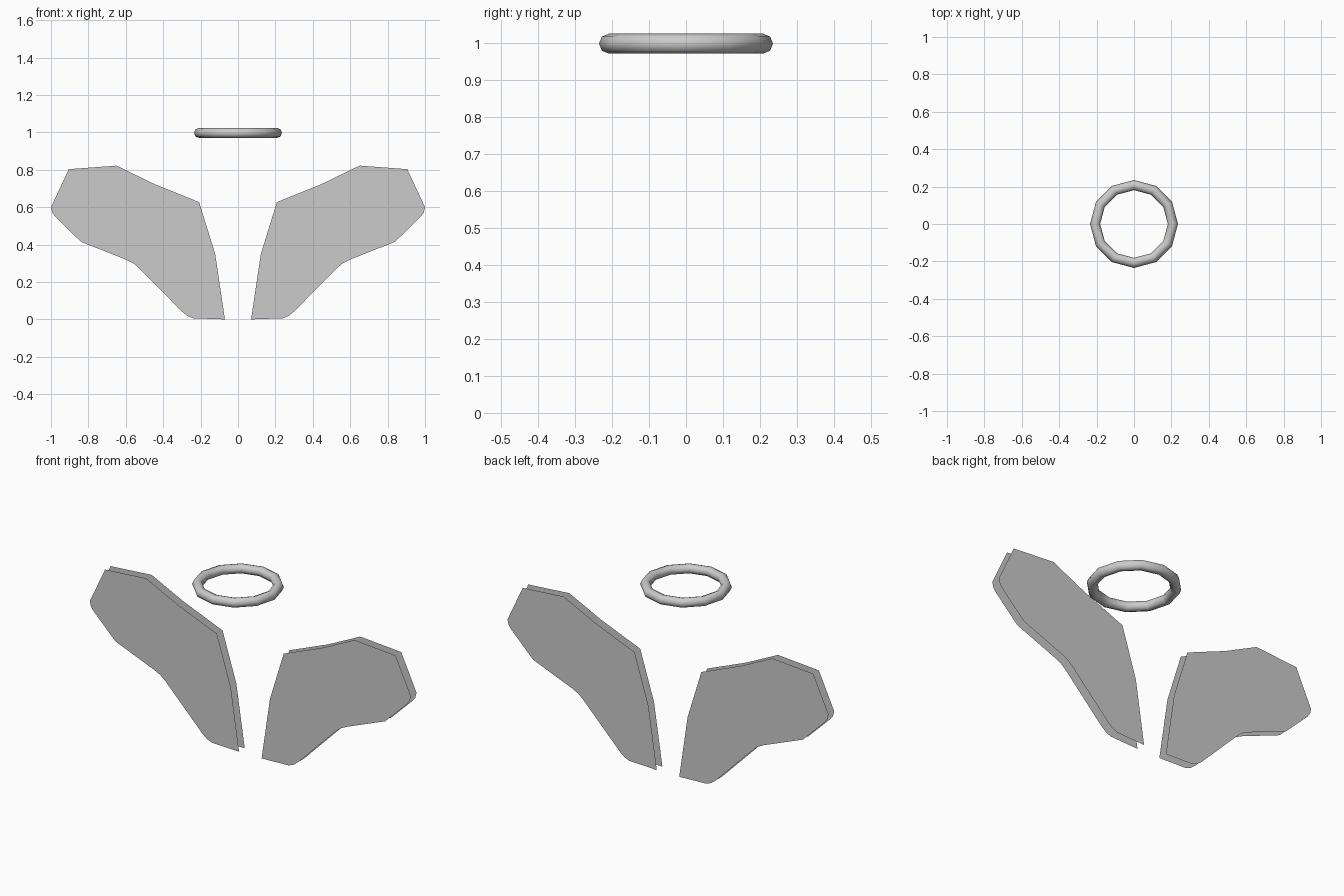
import bpy
import bmesh

if "Cube" in bpy.data.objects:
    bpy.data.objects.remove(bpy.data.objects["Cube"])

# Outline of one wing (x, z), seen from the front
WING = [(0.07, 0.0), (0.24, 0.006), (0.27, 0.018), (0.30, 0.042),
        (0.53, 0.275), (0.56, 0.30), (0.60, 0.32), (0.84, 0.415),
        (0.975, 0.547), (0.993, 0.57), (1.0, 0.60), (0.905, 0.803),
        (0.65, 0.822), (0.45, 0.725), (0.208, 0.627), (0.122, 0.35)]


def wing(name, side):
    """Two thin parallel sheets, open at the edges."""
    bm = bmesh.new()
    for y, front in ((0.11, True), (0.16, False)):
        verts = [bm.verts.new((side * x, y, z)) for x, z in WING]
        face = bm.faces.new(verts)
        face.normal_update()
        if (face.normal.y < 0) != front:
            face.normal_flip()
    mesh = bpy.data.meshes.new(name)
    bm.to_mesh(mesh)
    bm.free()
    obj = bpy.data.objects.new(name, mesh)
    bpy.context.collection.objects.link(obj)


# Pair of wings
wing("right_wing", 1)
wing("left_wing", -1)

# Floating halo ring
bpy.ops.mesh.primitive_torus_add(major_segments=12, minor_segments=8,
                                 major_radius=0.208, minor_radius=0.027,
                                 location=(0, 0, 0.997))
halo = bpy.context.object
halo.name = "halo"
bpy.ops.object.shade_smooth()
